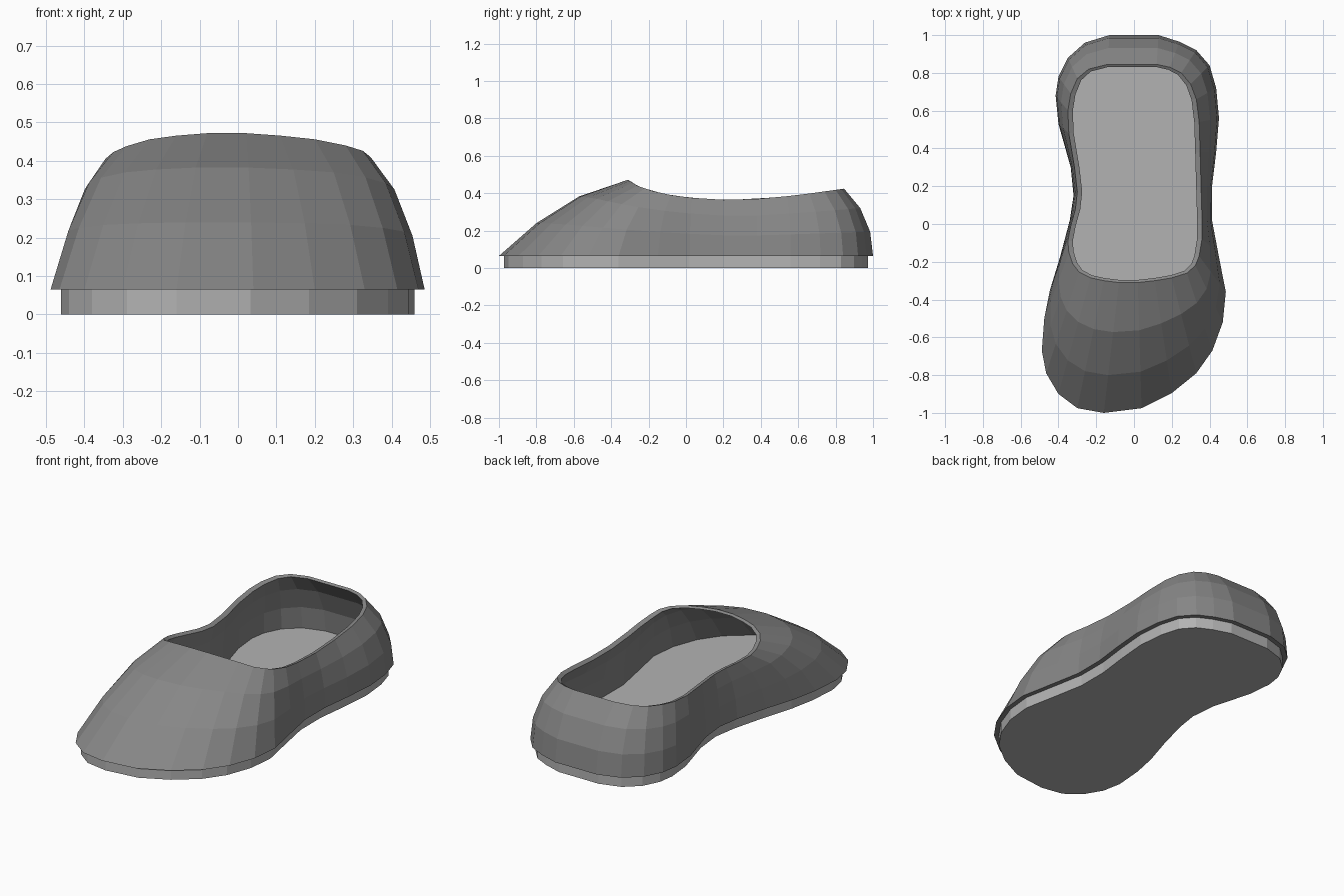
import bpy
import bmesh
from mathutils import Vector

if "Cube" in bpy.data.objects:
    bpy.data.objects.remove(bpy.data.objects["Cube"])

# Outline where the upper meets the sole, clockwise from the heel
BASE = [(0, 1), (.13, 1), (.24, .965), (.33, .92), (.40, .84), (.435, .72), (.45, .56),
        (.435, .38), (.413, .2), (.413, .02), (.445, -.15), (.486, -.36), (.47, -.52),
        (.415, -.67), (.33, -.79), (.20, -.895), (.04, -.975), (-.16, -1), (-.30, -.975),
        (-.40, -.90), (-.465, -.79), (-.488, -.67), (-.475, -.50), (-.445, -.35),
        (-.39, -.17), (-.34, .02), (-.32, .15), (-.335, .30), (-.40, .53),
        (-.415, .68), (-.40, .78), (-.35, .88), (-.26, .96), (-.13, 1)]
# Matching outline of the foot opening
RIM = [(0, .845), (.12, .845), (.19, .83), (.25, .80), (.30, .74), (.33, .66), (.345, .54),
       (.35, .38), (.355, .2), (.36, .03), (.36, -.08), (.345, -.17), (.325, -.22),
       (.28, -.26), (.20, -.285), (.11, -.30), (.02, -.31), (-.08, -.31), (-.16, -.30),
       (-.23, -.285), (-.29, -.255), (-.325, -.21), (-.345, -.15), (-.35, -.09),
       (-.335, -.01), (-.31, .08), (-.30, .17), (-.315, .30), (-.345, .48),
       (-.35, .60), (-.335, .69), (-.30, .77), (-.24, .82), (-.14, .845)]
# Side profile of the opening edge (y, z)
EDGE = [(-.31, .472), (-.26, .44), (-.18, .412), (-.08, .39), (.05, .373),
        (.2, .365), (.4, .37), (.6, .39), (.85, .425)]
Z0 = .065


def edge_height(y):
    for (y0, z0), (y1, z1) in zip(EDGE, EDGE[1:]):
        if y <= y1:
            return z0 + (z1 - z0) * (y - y0) / (y1 - y0)
    return EDGE[-1][1]


def inset(pts, dx, dy):
    out = []
    for i, p in enumerate(pts):
        t = Vector(pts[(i + 1) % len(pts)]) - Vector(pts[i - 1])
        n = Vector((t.y, -t.x)).normalized()
        out.append((p[0] + n.x * dx, p[1] + n.y * dy))
    return out


def lerp(a, b, t):
    return a + (b - a) * t


def wall(base, rim, drop=0):
    """Four rings from sole to opening, bulging outwards."""
    rings = []
    for k in range(4):
        ring = []
        for b, r, outer in zip(base, rim, RIM):
            f = min(1, max(0, (.3 - b[1]) / 1.0))
            h = (0, lerp(.10, .29, f), lerp(.44, .62, f), 1)[k]
            v = (0, lerp(.36, .43, f), lerp(.71, .78, f), 1)[k]
            ring.append((lerp(b[0], r[0], h), lerp(b[1], r[1], h),
                         lerp(Z0, edge_height(outer[1]) - drop, v)))
        rings.append(ring)
    return rings


def loft(name, rings, grey, closed=False, caps=False):
    bm = bmesh.new()
    vs = [[bm.verts.new(p) for p in ring] for ring in rings]
    pairs = list(zip(vs, vs[1:])) + ([(vs[-1], vs[0])] if closed else [])
    n = len(vs[0])
    for a, b in pairs:
        for i in range(n):
            j = (i + 1) % n
            bm.faces.new((a[i], a[j], b[j], b[i]))
    if caps:
        bm.faces.new(vs[0])
        bm.faces.new(vs[-1])
    bmesh.ops.recalc_face_normals(bm, faces=bm.faces)
    me = bpy.data.meshes.new(name)
    bm.to_mesh(me)
    bm.free()
    mat = bpy.data.materials.new(name + "_material")
    mat.diffuse_color = (grey, grey, grey, 1)
    mat.use_nodes = True
    mat.node_tree.nodes["Principled BSDF"].inputs["Base Color"].default_value = mat.diffuse_color
    me.materials.append(mat)
    ob = bpy.data.objects.new(name, me)
    bpy.context.collection.objects.link(ob)
    return ob


# Upper: outer wall, rim and inner lining as one closed shell
outer = wall(BASE, RIM)
inner = wall(inset(BASE, .027, .027), inset(RIM, .026, .014), drop=.008)
loft("upper", outer + inner[::-1], .24, closed=True)

# Sole: flat slab set in slightly, its top is the insole
sole = inset(BASE, .027, .027)
loft("sole", [[(x, y, z) for x, y in sole] for z in (0, Z0)], .45, caps=True)
